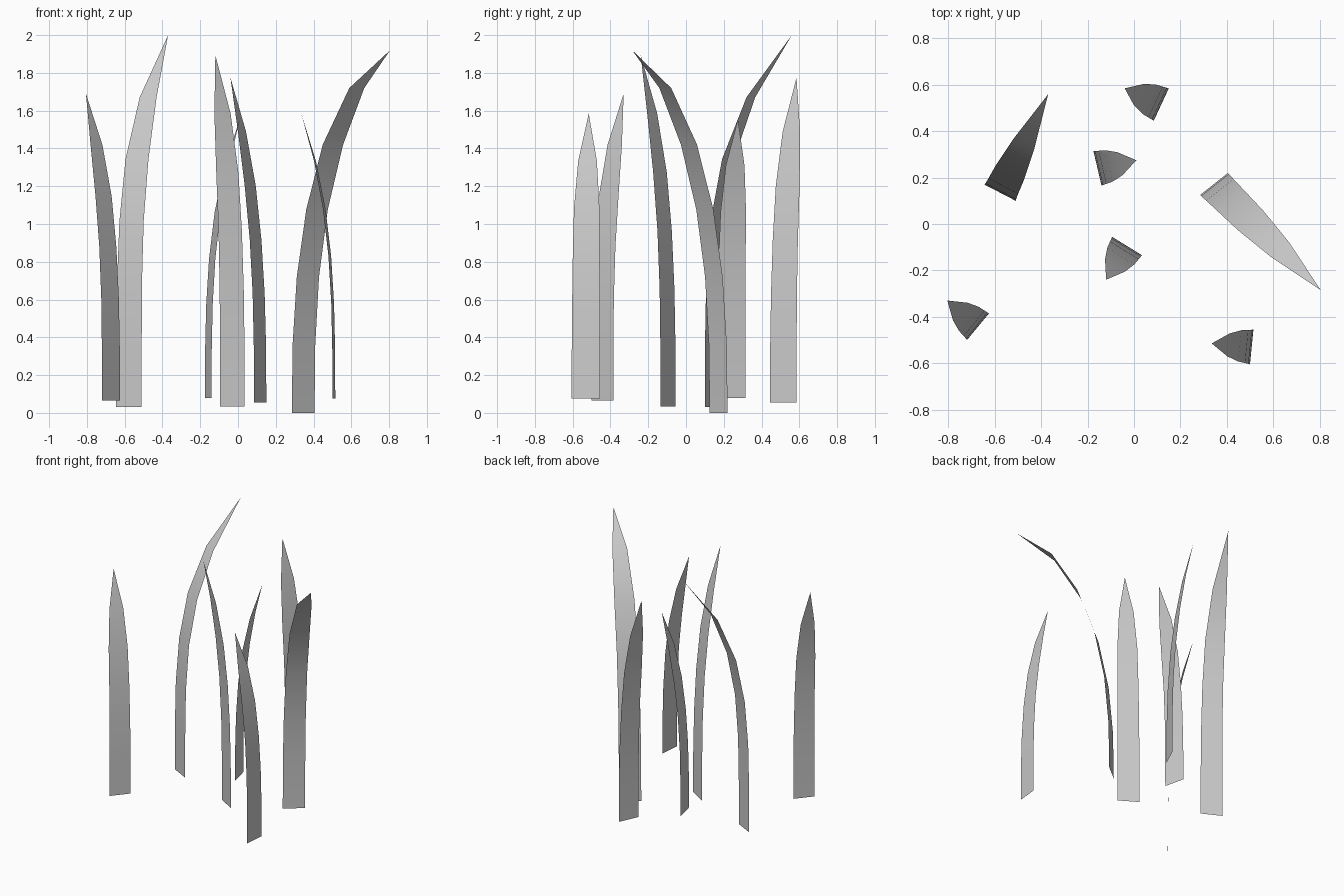
import bpy
from mathutils import Vector

cube = bpy.data.objects.get("Cube")
if cube:
    bpy.data.objects.remove(cube, do_unlink=True)

# One plain grey for every blade
grey = bpy.data.materials.new("blade_grey")
grey.use_nodes = True
colour = (0.6, 0.6, 0.6, 1)
grey.diffuse_color = colour
grey.node_tree.nodes["Principled BSDF"].inputs["Base Color"].default_value = colour

# Share of the base width kept at each level, narrowing to a pointed tip
TAPER = (1, 1, 0.98, 0.95, 0.9, 0.66)


def blade(name, left, right, tip, bend=3, droop=0):
    """Flat strip from a base edge (at the height of left) to a curved tip."""
    left, tip = Vector(left), Vector(tip)
    right = Vector((*right, left.z))
    centre, half = (left + right) / 2, (right - left) / 2
    lean = tip - centre
    steps = len(TAPER)
    verts, faces = [], []
    for i, width in enumerate(TAPER):
        t = i / steps
        spine = centre + lean * t ** bend
        spine.z = centre.z + (lean.z + droop) * t - droop * t ** 6
        verts += [spine - half * width, spine + half * width]
        if i:
            a = 2 * i
            faces.append((a - 2, a - 1, a + 1, a))
    verts.append(tip)
    n = len(verts) - 1
    faces.append((n - 2, n - 1, n))

    mesh = bpy.data.meshes.new(name)
    mesh.from_pydata(verts, [], faces)
    mesh.materials.append(grey)
    mesh.shade_smooth()
    obj = bpy.data.objects.new(name, mesh)
    bpy.context.collection.objects.link(obj)


# Blades of the clump
blade("front_right_blade", (-0.72, -0.50, 0.065), (-0.625, -0.385), (-0.805, -0.33, 1.69))
blade("tall_right_blade", (-0.645, 0.17, 0.03), (-0.51, 0.10), (-0.37, 0.56, 2.0), bend=3.9)
blade("middle_front_blade", (-0.095, -0.055, 0.035), (0.035, -0.135), (-0.12, -0.24, 1.895))
blade("back_blade", (0.085, 0.445, 0.055), (0.15, 0.585), (-0.04, 0.585, 1.775), bend=2.7)
blade("middle_back_blade", (-0.14, 0.165, 0.08), (-0.175, 0.315), (0.01, 0.275, 1.555))
blade("front_left_blade", (0.5, -0.605, 0.075), (0.515, -0.455), (0.335, -0.515, 1.585))
blade("drooping_left_blade", (0.285, 0.125, 0.0), (0.405, 0.22), (0.805, -0.285, 1.92),
      bend=2.65, droop=0.24)
